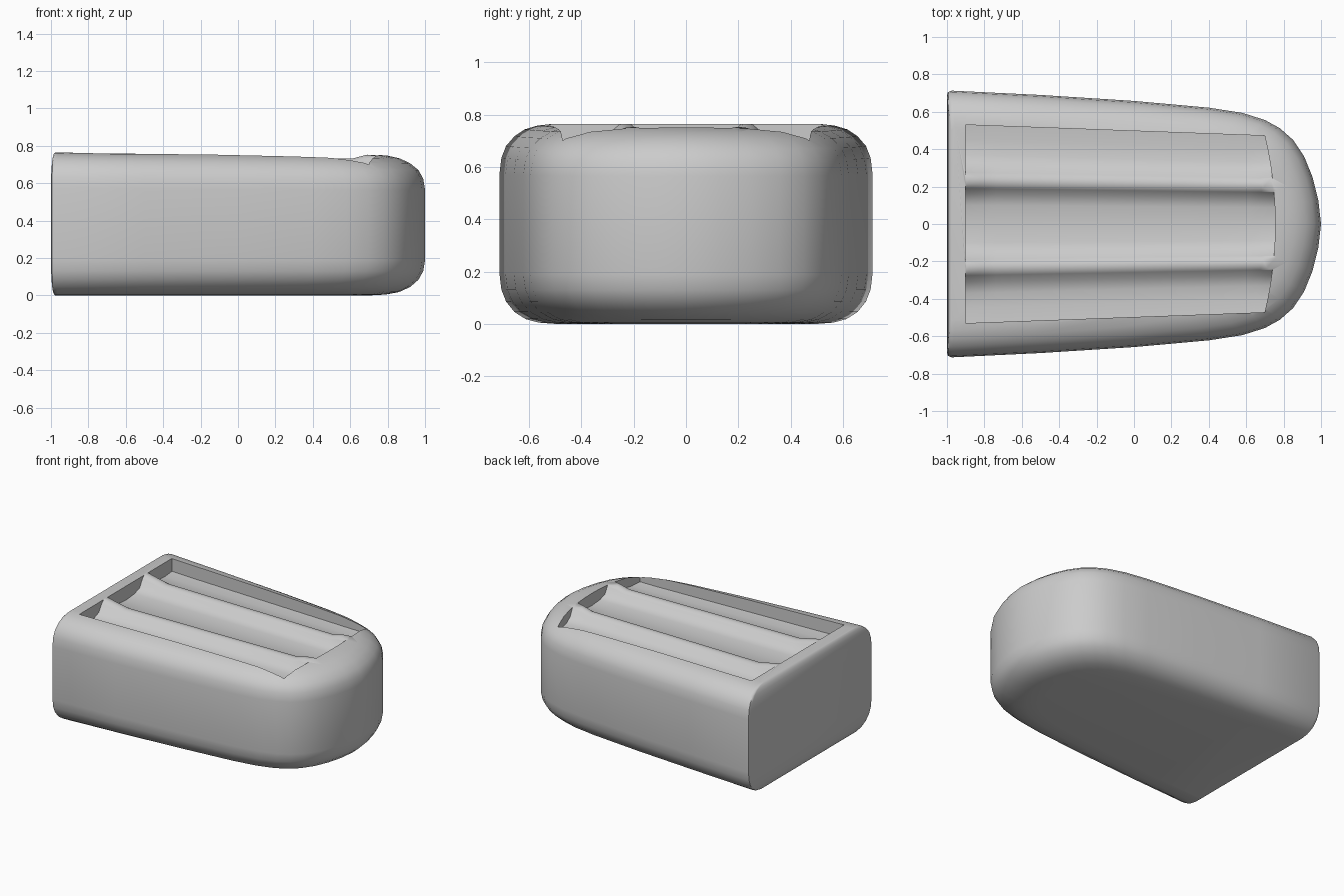
import bpy, bmesh

if "Cube" in bpy.data.objects:
    bpy.data.objects.remove(bpy.data.objects["Cube"])

def make_object(name, bm):
    bmesh.ops.recalc_face_normals(bm, faces=bm.faces)
    mesh = bpy.data.meshes.new(name)
    bm.to_mesh(mesh)
    bm.free()
    obj = bpy.data.objects.new(name, mesh)
    bpy.context.collection.objects.link(obj)
    return obj

# Tapered block with a rounded nose: half outline, mirrored, stacked in layers
half = [(-1, 0.685), (-0.995, 0.705), (-0.975, 0.713), (-0.5, 0.69), (0, 0.658),
        (0.4, 0.622), (0.58, 0.594), (0.7, 0.556), (0.78, 0.512), (0.85, 0.45),
        (0.91, 0.36), (0.955, 0.25), (0.985, 0.13)]
outline = half + [(1, 0)] + [(x, -y) for x, y in reversed(half)]

# (height, inset)
layers = [(0, 0.30), (0.005, 0.21), (0.018, 0.14), (0.045, 0.08), (0.085, 0.035),
          (0.13, 0.01), (0.19, 0), (0.57, 0), (0.63, 0.01), (0.675, 0.035),
          (0.712, 0.08), (0.738, 0.135), (0.752, 0.20), (0.758, 0.27)]

bm = bmesh.new()
rings = []
for z, i in layers:
    ring = []
    for x, y in outline:
        t = (x + 1) / 2
        nx = -1 + 0.08 * i + t * (2 - 1.08 * i)
        ny = y * (1 - (0.7 + 0.3 * t) * i / 0.7)
        ring.append(bm.verts.new((nx, ny, z * (1 - 0.008 * nx))))
    rings.append(ring)
n = len(outline)
for a, b in zip(rings, rings[1:]):
    for k in range(n):
        m = (k + 1) % n
        bm.faces.new((a[k], a[m], b[m], b[k]))
bm.faces.new(list(reversed(rings[0])))
bm.faces.new(rings[-1])
body = make_object("grooved_block", bm)

# Recess cutter: underside follows three channels split by two rounded ridges
profile = [(0, 0), (0.10, 0.006), (0.16, 0.02), (0.19, 0.055), (0.215, 0.07),
           (0.25, 0.07), (0.275, 0.055), (0.31, 0.02), (0.37, 0.004), (0.45, 0), (0.53, 0.005)]
profile = [(-y, h) for y, h in reversed(profile[1:])] + profile
stations = [0, 0.05, 0.1, 0.4, 0.7, 0.92, 0.96, 1]

bm = bmesh.new()
low, high = [], []
for t in stations:
    end = max(0, 1 - t / 0.1, 1 - (1 - t) / 0.08)
    lo, hi = [], []
    for y, h in profile:
        x = -0.9 + t * (1.655 - 0.2 * y * y)
        yy = y * (1 - 0.11 * t)
        lo.append(bm.verts.new((x, yy, 0.662 + h * (1 + 0.5 * end))))
        hi.append(bm.verts.new((x, yy, 0.9)))
    low.append(lo)
    high.append(hi)
rows, cols = len(stations), len(profile)
for grid in (low, high):
    for r in range(rows - 1):
        for c in range(cols - 1):
            bm.faces.new((grid[r][c], grid[r + 1][c], grid[r + 1][c + 1], grid[r][c + 1]))
for r in range(rows - 1):
    for c in (0, cols - 1):
        bm.faces.new((low[r][c], low[r + 1][c], high[r + 1][c], high[r][c]))
for c in range(cols - 1):
    for r in (0, rows - 1):
        bm.faces.new((low[r][c], low[r][c + 1], high[r][c + 1], high[r][c]))
cutter = make_object("recess_cutter", bm)
cutter.hide_render = True

# Cut the recess, then smooth
mod = body.modifiers.new("recess", 'BOOLEAN')
mod.operation = 'DIFFERENCE'
mod.solver = 'EXACT'
mod.object = cutter
bpy.ops.object.select_all(action='DESELECT')
bpy.context.view_layer.objects.active = body
body.select_set(True)
bpy.ops.object.modifier_apply(modifier=mod.name)
bpy.data.objects.remove(cutter)
bpy.ops.object.shade_smooth_by_angle(angle=0.9)
